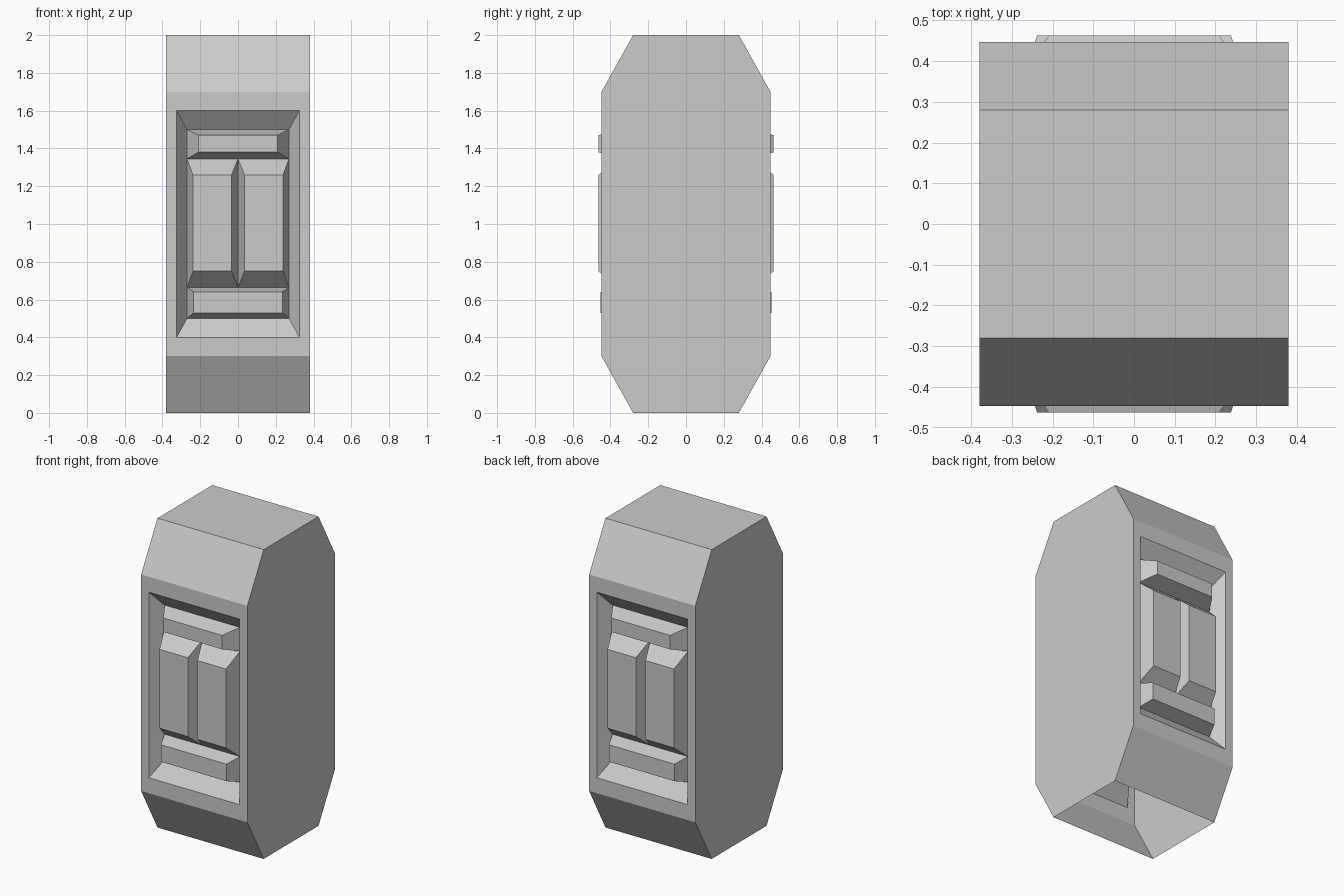
import bpy, bmesh
from math import pi
from mathutils import Matrix

if "Cube" in bpy.data.objects:
    bpy.data.objects.remove(bpy.data.objects["Cube"])

HALF_W = 0.38      # half width of the body
FACE_Y = -0.447    # plane of the front face
FLOOR_Y = -0.365   # floor of the recess


def rect(x0, x1, z0, z1, y):
    return [(x0, y, z0), (x1, y, z0), (x1, y, z1), (x0, y, z1)]


def add_face(bm, pts):
    bm.faces.new([bm.verts.new(p) for p in pts])


def ring(bm, outer, inner):
    """Four quads joining two rectangles, facing the front."""
    for i in range(4):
        j = (i + 1) % 4
        add_face(bm, [outer[i], outer[j], inner[j], inner[i]])


def add_object(name, bm, angle=0.0):
    bmesh.ops.remove_doubles(bm, verts=bm.verts, dist=1e-5)
    bm.transform(Matrix.Rotation(angle, 4, 'Z'))
    mesh = bpy.data.meshes.new(name)
    bm.to_mesh(mesh)
    bm.free()
    obj = bpy.data.objects.new(name, mesh)
    bpy.context.collection.objects.link(obj)


# Chamfered hollow body: open underneath, front and back filled by frames
profile = [(-0.28, 0), (0.28, 0), (-FACE_Y, 0.3), (-FACE_Y, 1.7),
           (0.28, 2), (-0.28, 2), (FACE_Y, 1.7), (FACE_Y, 0.3)]
left = [(-HALF_W, y, z) for y, z in profile]
right = [(HALF_W, y, z) for y, z in profile]
bm = bmesh.new()
add_face(bm, right)
add_face(bm, left[::-1])
for i in (1, 3, 4, 5, 7):
    j = (i + 1) % 8
    add_face(bm, [left[i], left[j], right[j], right[i]])
add_object("body_shell", bm)

# Raised blocks: base rectangle, top rectangle, top plane
blocks = {
    "upper_bar": ((-0.27, 0.27, 1.345, 1.50), (-0.21, 0.21, 1.38, 1.47), -0.463),
    "left_panel": ((-0.27, 0.0, 0.665, 1.345), (-0.238, -0.034, 0.75, 1.26), -0.463),
    "right_panel": ((0.0, 0.27, 0.665, 1.345), (0.034, 0.238, 0.75, 1.26), -0.463),
    "lower_bar": ((-0.27, 0.27, 0.50, 0.665), (-0.235, 0.235, 0.53, 0.64), -0.453),
}

for side, angle in (("front", 0.0), ("back", pi)):
    # Flat frame with sloping recess walls
    bm = bmesh.new()
    edge = rect(-HALF_W, HALF_W, 0.3, 1.7, FACE_Y)
    opening = rect(-0.325, 0.325, 0.4, 1.6, FACE_Y)
    ring(bm, edge, opening)
    ring(bm, opening, rect(-0.27, 0.27, 0.5, 1.5, FLOOR_Y))
    add_object(side + "_recess_frame", bm, angle)

    # Bevelled blocks that fill the recess
    for name, (base, top, y) in blocks.items():
        bm = bmesh.new()
        cap = rect(*top, y)
        ring(bm, rect(*base, FLOOR_Y), cap)
        add_face(bm, cap)
        add_object(side + "_" + name, bm, angle)
